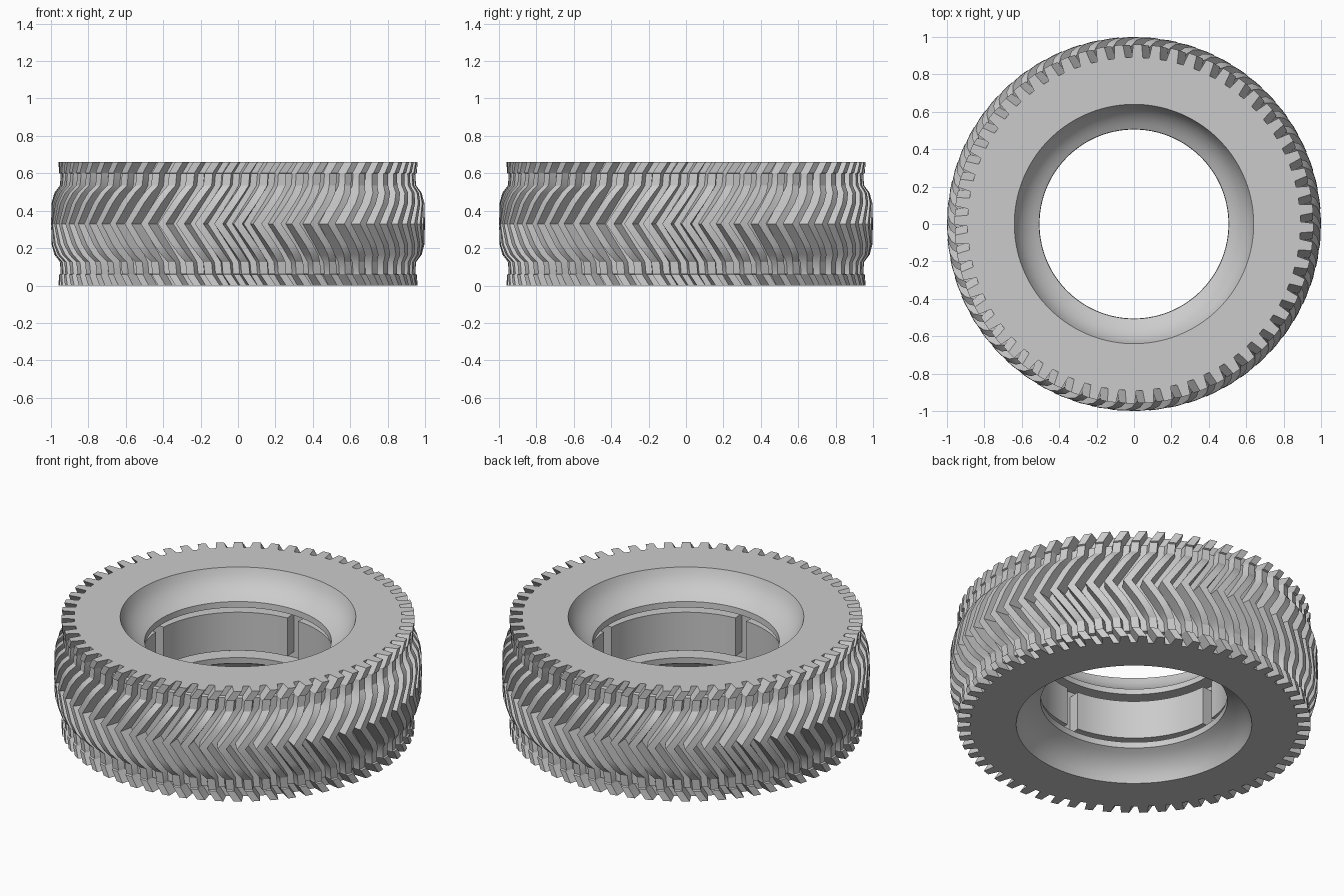
import bpy, bmesh
from math import cos, sin, pi, radians

if "Cube" in bpy.data.objects:
    bpy.data.objects.remove(bpy.data.objects["Cube"])

TEETH = 60
MID = 0.33
STEP = 2 * pi / TEETH


def make_object(name, bm, angle=30):
    bmesh.ops.recalc_face_normals(bm, faces=bm.faces)
    me = bpy.data.meshes.new(name)
    bm.to_mesh(me)
    bm.free()
    ob = bpy.data.objects.new(name, me)
    bpy.context.collection.objects.link(ob)
    bpy.context.view_layer.objects.active = ob
    ob.select_set(True)
    bpy.ops.object.shade_smooth_by_angle(angle=radians(angle))
    ob.select_set(False)
    return ob


# Tooth corners as (fraction of one step, is tip)
CORNERS = [(-0.32, False), (-0.22, True), (0.22, True), (0.32, False)]


def ring(bm, z, tip, root, twist):
    verts = []
    for i in range(TEETH):
        for f, is_tip in CORNERS:
            a = (i + f) * STEP + twist
            r = tip if is_tip else root
            verts.append(bm.verts.new((r * cos(a), r * sin(a), z)))
    return verts


# Tread half profile: height above the middle, tip radius, root radius, twist
tread = [
    (0.33, 0.96, 0.89, 0.19),
    (0.272, 0.957, 0.89, 0.15),
    (0.268, 0.948, 0.91, 0.148),
    (0.205, 0.952, 0.91, 0.142),
    (0.165, 0.982, 0.91, 0.115),
    (0.11, 0.997, 0.915, 0.077),
    (0.0, 1.0, 0.92, 0.0),
]
# Bore half profile: height above the middle, radius
bore = [(0.33, 0.64), (0.29, 0.625), (0.25, 0.597), (0.22, 0.565), (0.20, 0.535),
        (0.185, 0.507), (0.15, 0.505), (0.148, 0.59)]

bm = bmesh.new()
loops = []
for h, t, r, tw in tread + [(-h, t, r, tw) for h, t, r, tw in reversed(tread[:-1])]:
    loops.append(ring(bm, MID + h, t, r, tw))
for h, r in [(-h, r) for h, r in bore] + list(reversed(bore)):
    loops.append(ring(bm, MID + h, r, r, tread[0][3]))
for a, b in zip(loops, loops[1:] + loops[:1]):
    n = len(a)
    for i in range(n):
        j = (i + 1) % n
        bm.faces.new((a[i], a[j], b[j], b[i]))
make_object("tyre_body", bm)


# Four curved blocks inside the bore
def sector(bm, a0, a1, r0, r1, z0, z1, n=20):
    rows = []
    for i in range(n + 1):
        a = a0 + (a1 - a0) * i / n
        rows.append([bm.verts.new((r * cos(a), r * sin(a), z))
                     for r, z in ((r0, z0), (r1, z0), (r1, z1), (r0, z1))])
    for p, q in zip(rows, rows[1:]):
        for k in range(4):
            m = (k + 1) % 4
            bm.faces.new((p[k], p[m], q[m], q[k]))
    bm.faces.new(rows[0])
    bm.faces.new(rows[-1])


bm = bmesh.new()
for k in range(4):
    sector(bm, radians(90 * k + 4), radians(90 * k + 86), 0.52, 0.592, MID - 0.115, MID + 0.115)
make_object("inner_blocks", bm)
